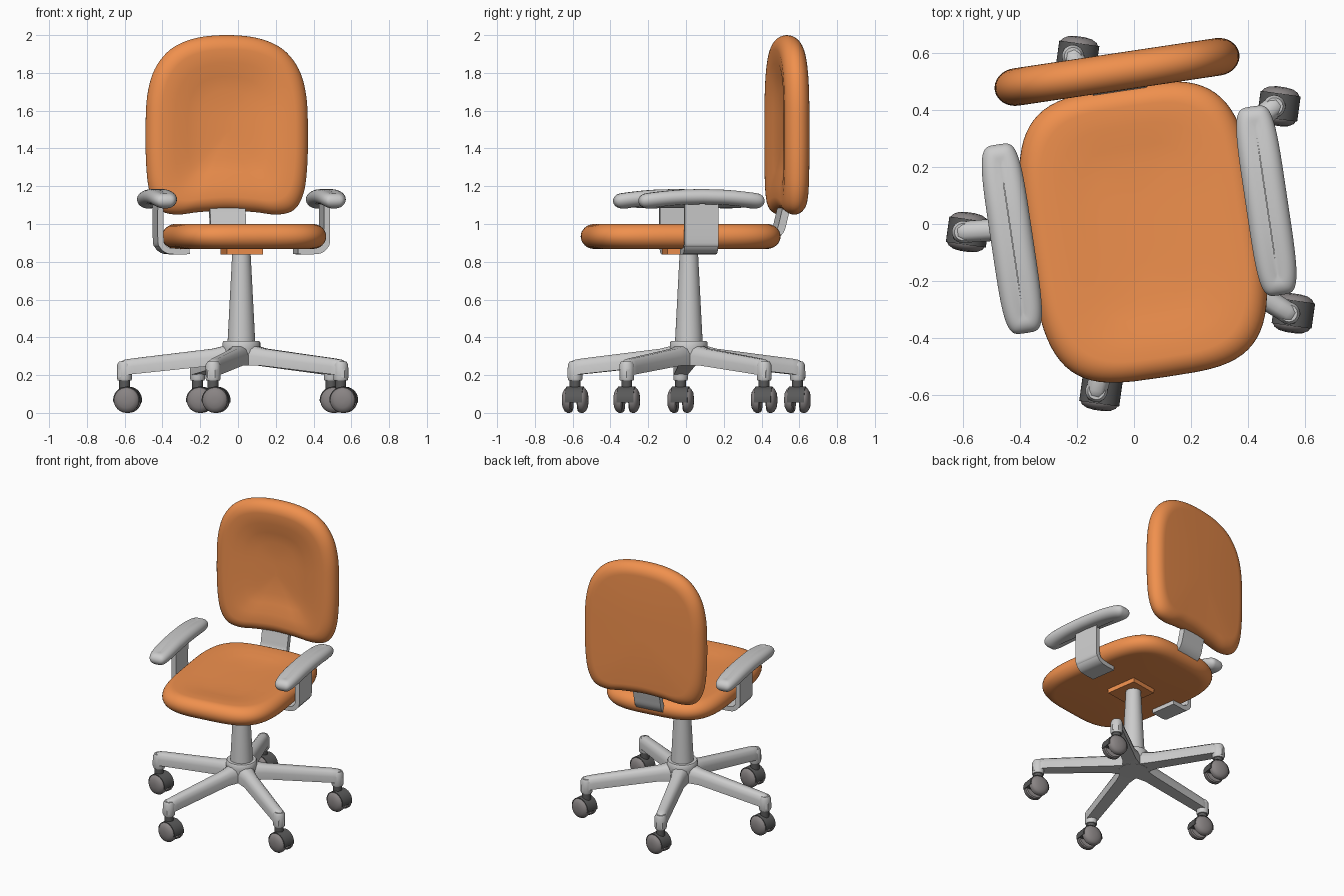
import bpy, bmesh, math
from mathutils import Matrix, Vector

if "Cube" in bpy.data.objects:
    bpy.data.objects.remove(bpy.data.objects["Cube"])

C = (0.018, 0.015, 0)
UPPER = Matrix.Translation(C) @ Matrix.Rotation(math.radians(8.5), 4, 'Z')
BASE = Matrix.Translation(C)


def material(name, rgb):
    m = bpy.data.materials.new(name)
    m.diffuse_color = (*rgb, 1)
    m.use_nodes = True
    m.node_tree.nodes["Principled BSDF"].inputs["Base Color"].default_value = m.diffuse_color
    return m


ORANGE = material("orange", (0.87, 0.28, 0.075))
DARK = material("dark", (0.1, 0.1, 0.1))
WHEEL = material("wheel_grey", (0.25, 0.23, 0.23))


def finish(name, bm, matrix, mat=None, angle=40, bevel=0):
    bmesh.ops.remove_doubles(bm, verts=bm.verts, dist=1e-5)
    bmesh.ops.recalc_face_normals(bm, faces=bm.faces)
    bm.transform(matrix)
    me = bpy.data.meshes.new(name)
    bm.to_mesh(me)
    bm.free()
    ob = bpy.data.objects.new(name, me)
    bpy.context.collection.objects.link(ob)
    if mat:
        me.materials.append(mat)
    if bevel:
        b = ob.modifiers.new("bevel", 'BEVEL')
        b.width, b.segments = bevel, 2
    bpy.ops.object.select_all(action='DESELECT')
    ob.select_set(True)
    bpy.context.view_layer.objects.active = ob
    bpy.ops.object.shade_smooth_by_angle(angle=math.radians(angle))
    return ob


def smooth(pts, closed, n=6):
    # Catmull-Rom through 2D points
    out, k = [], len(pts)
    get = lambda i: Vector(pts[i % k] if closed else pts[max(0, min(k - 1, i))])
    for i in range(k if closed else k - 1):
        a, b, c, d = (get(i + j) for j in (-1, 0, 1, 2))
        for s in range(n):
            t = s / n
            out.append(0.5 * (2 * b + (c - a) * t + (2 * a - 5 * b + 4 * c - d) * t * t
                              + (3 * b - a - 3 * c + d) * t ** 3))
    if not closed:
        out.append(get(k - 1))
    return out


def loft(bm, rings, cap=True):
    rows = [[bm.verts.new(p) for p in r] for r in rings]
    n = len(rows[0])
    for r, s in zip(rows, rows[1:]):
        for i in range(n):
            bm.faces.new((r[i], r[(i + 1) % n], s[(i + 1) % n], s[i]))
    if cap:
        bm.faces.new(rows[0])
        bm.faces.new(rows[-1])


def superellipse(hx, hy, n, count=72):
    f = lambda v: math.copysign(abs(v) ** (2 / n), v)
    return [Vector((hx * f(math.cos(a)), hy * f(math.sin(a))))
            for a in (2 * math.pi * i / count for i in range(count))]


def cushion(name, outline, t, edge, dish, matrix, mat=None, arch=0):
    # rounded-edge pad: inset rings of the outline, dished on the front face
    hx = max(abs(p.x) for p in outline)
    hy = max(abs(p.y) for p in outline)
    prof = [(edge * (1 - math.cos(a)), t * math.sin(a))
            for a in (math.pi * (i / 16 - 0.5) for i in range(17))]
    for s, d in ((0.2, 0.15), (0.4, 0.6), (0.6, 0.9), (0.97, 1)):
        prof.append((edge + (hx - edge) * s, t - dish * d))
    prof.insert(0, (hx * 0.97, -t))
    bm = bmesh.new()
    loft(bm, [[(p.x * (1 - d / hx), p.y * (1 - d / max(hy, hx)), z - arch * p.y ** 2)
               for p in outline] for d, z in prof])
    return finish(name, bm, matrix, mat)


def strap(name, pts, width, thick, matrix):
    # bent flat bar: path in local x/z, width along y
    path = smooth(pts, False)
    rings = []
    for i, p in enumerate(path):
        d = (path[min(i + 1, len(path) - 1)] - path[max(i - 1, 0)]).normalized()
        o = Vector((-d.y, d.x)) * thick / 2
        a, b, w = p + o, p - o, width / 2
        rings.append([(a.x, -w, a.y), (a.x, w, a.y), (b.x, w, b.y), (b.x, -w, b.y)])
    bm = bmesh.new()
    loft(bm, rings)
    return finish(name, bm, matrix)


def lathe(name, prof, matrix, mat=None, count=32):
    bm = bmesh.new()
    loft(bm, [[(r * math.cos(2 * math.pi * i / count), r * math.sin(2 * math.pi * i / count), z)
               for i in range(count)] for r, z in prof])
    return finish(name, bm, matrix, mat)


# Seat cushion and mounting plate
cushion("seat", superellipse(0.41, 0.515, 3.7), 0.066, 0.07, 0.02,
        UPPER @ Matrix.Translation((0.008, -0.045, 0.934)), ORANGE)
bm = bmesh.new()
bmesh.ops.create_cube(bm, size=1)
finish("seat_plate", bm, UPPER @ Matrix.Translation((0, -0.02, 0.86))
       @ Matrix.Diagonal((0.195, 0.22, 0.045, 1)), ORANGE)

# Backrest
half = [(0, 1.072), (0.15, 1.063), (0.27, 1.05), (0.36, 1.075), (0.41, 1.16), (0.43, 1.3),
        (0.434, 1.5), (0.425, 1.68), (0.385, 1.82), (0.30, 1.925), (0.17, 1.983), (0, 2.0)]
full = [(x, z - 1.525) for x, z in half] + [(-x, z - 1.525) for x, z in half[-2:0:-1]]
cushion("backrest", smooth(full, True, 5), 0.066, 0.075, 0.04,
        UPPER @ Matrix.Translation((0, 0.525, 1.525)) @ Matrix.Rotation(math.pi / 2, 4, 'X'), ORANGE)
strap("backrest_bracket", [(0.36, 0.925), (0.43, 0.93), (0.475, 0.965), (0.495, 1.03), (0.52, 1.14)],
      0.19, 0.04, UPPER @ Matrix.Rotation(math.pi / 2, 4, 'Z'))

# Armrests
for side, rot in (("right", 0), ("left", math.pi)):
    m = UPPER @ Matrix.Rotation(rot, 4, 'Z')
    cushion("armrest_pad_" + side, superellipse(0.074, 0.335, 4.5), 0.04, 0.045, 0,
            m @ Matrix.Translation((0.452, 0, 1.145)), arch=0.2)
    strap("armrest_bracket_" + side,
          [(0.29, 0.856), (0.38, 0.856), (0.415, 0.864), (0.437, 0.886), (0.445, 0.92), (0.445, 1.12)],
          0.18, 0.032, m)

# Column and hub
lathe("column", [(0.074, 0.36), (0.048, 0.86)], BASE)
lathe("base_hub", [(0.095, 0.25), (0.1, 0.34), (0.1, 0.372), (0.094, 0.38)], BASE)

# Star base legs with casters
section = [(-1, 0), (-1, 0.5), (-0.82, 0.83), (-0.4, 1), (0.4, 1), (0.82, 0.83), (1, 0.5), (1, 0)]
stations = [(0, 0.25, 0.36, 0.06), (0.08, 0.252, 0.357, 0.058), (0.15, 0.25, 0.34, 0.045),
            (0.58, 0.205, 0.288, 0.038), (0.62, 0.2, 0.281, 0.038), (0.643, 0.19, 0.27, 0.032),
            (0.657, 0.185, 0.25, 0.02)]
for i in range(5):
    ang = math.radians(184 + 72 * i)
    m = BASE @ Matrix.Rotation(ang, 4, 'Z')
    bm = bmesh.new()
    loft(bm, [[(r, w * a, lo + (hi - lo) * b) for a, b in section] for r, lo, hi, w in stations])
    finish(f"base_leg_{i}", bm, m)
    tip = m @ Matrix.Translation((0.62, 0, 0))
    lathe(f"leg_socket_{i}", [(0.036, 0.172), (0.039, 0.18), (0.039, 0.255), (0.03, 0.272)], tip)
    lathe(f"caster_stem_{i}", [(0.029, 0.11), (0.029, 0.18)], tip, DARK, 20)
    c = (Matrix.Translation(tip.translation + Vector((0.016, 0, 0.068)))
         @ Matrix.Rotation(math.radians(-8), 4, 'Z'))
    # hood over the wheels
    arc = [(0.071 * math.cos(a), 0.071 * math.sin(a))
           for a in (math.radians(-10 + 200 * k / 20) for k in range(21))]
    bm = bmesh.new()
    loft(bm, [[(x, y, z) for x, z in arc] for y in (-0.045, 0.045)])
    finish(f"caster_hood_{i}", bm, c, DARK)
    for s, tag in ((1, "a"), (-1, "b")):
        lathe(f"caster_wheel_{i}{tag}",
              [(0.06, 0.016), (0.067, 0.022), (0.068, 0.042), (0.06, 0.055), (0.042, 0.065), (0.015, 0.069)],
              c @ Matrix.Rotation(-s * math.pi / 2, 4, 'X'), WHEEL)
